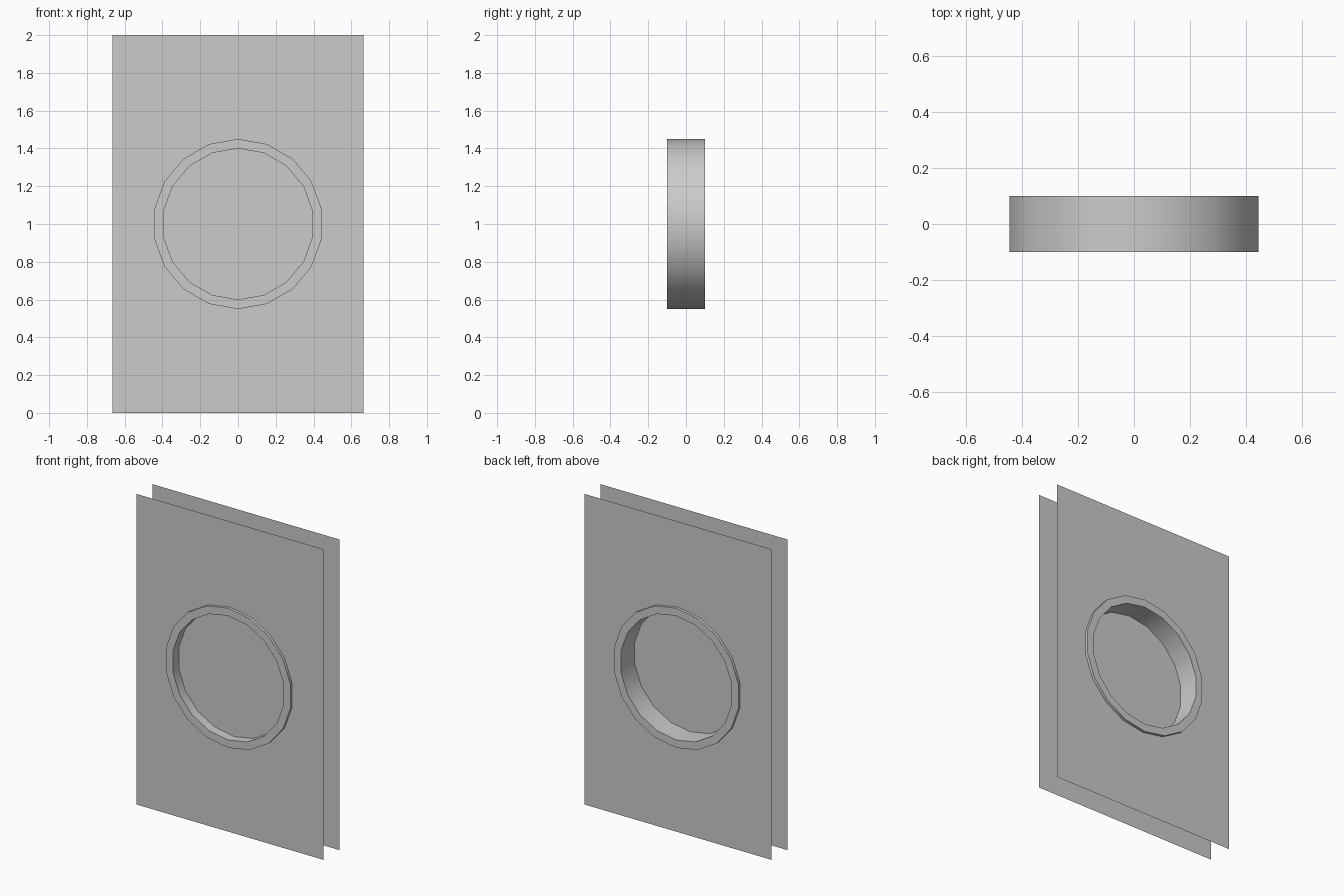
import bpy, bmesh, math

if "Cube" in bpy.data.objects:
    bpy.data.objects.remove(bpy.data.objects["Cube"])

SIDES = 18
CZ = 1.0                      # height of the porthole centre
R_OUT, R_IN, DEPTH = 0.45, 0.40, 0.10
HALF_W, HEIGHT, PANEL_Y = 0.665, 2.0, 0.082
DISC_Y = -0.04


def circle(bm, r, y):
    return [bm.verts.new((r * math.sin(2 * math.pi * i / SIDES), y,
                          CZ + r * math.cos(2 * math.pi * i / SIDES)))
            for i in range(SIDES)]


def finish(bm, name):
    mesh = bpy.data.meshes.new(name)
    bm.to_mesh(mesh)
    bm.free()
    ob = bpy.data.objects.new(name, mesh)
    bpy.context.collection.objects.link(ob)
    return ob


# Thin door panels, each with a round opening that meets the ring
def panel(name, side):
    bm = bmesh.new()
    y = side * PANEL_Y
    outer = [bm.verts.new((x, y, z)) for x, z in
             ((-HALF_W, 0), (HALF_W, 0), (HALF_W, HEIGHT), (-HALF_W, HEIGHT))]
    edges = []
    for loop in (outer, circle(bm, R_OUT, y)):
        edges += [bm.edges.new((loop[i - 1], loop[i])) for i in range(len(loop))]
    bmesh.ops.triangle_fill(bm, use_beauty=True, edges=edges, normal=(0, side, 0))
    for f in bm.faces:
        f.normal_update()
        if f.normal.y * side < 0:
            f.normal_flip()
    finish(bm, name)


panel("front_panel", -1)
panel("back_panel", 1)

# Porthole ring with a square cross-section
bm = bmesh.new()
loops = [circle(bm, r, y) for r, y in
         ((R_OUT, -DEPTH), (R_OUT, DEPTH), (R_IN, DEPTH), (R_IN, -DEPTH))]
for k in range(4):
    a, b = loops[k - 1], loops[k]
    for i in range(SIDES):
        bm.faces.new((a[i - 1], a[i], b[i], b[i - 1]))
bmesh.ops.recalc_face_normals(bm, faces=bm.faces)
ring = finish(bm, "porthole_ring")
bpy.context.view_layer.objects.active = ring
ring.select_set(True)
bpy.ops.object.shade_smooth_by_angle(angle=math.radians(30))

# Window pane recessed inside the ring
bm = bmesh.new()
face = bm.faces.new(circle(bm, R_IN, DISC_Y))
face.normal_update()
if face.normal.y > 0:
    face.normal_flip()
finish(bm, "window_pane")
